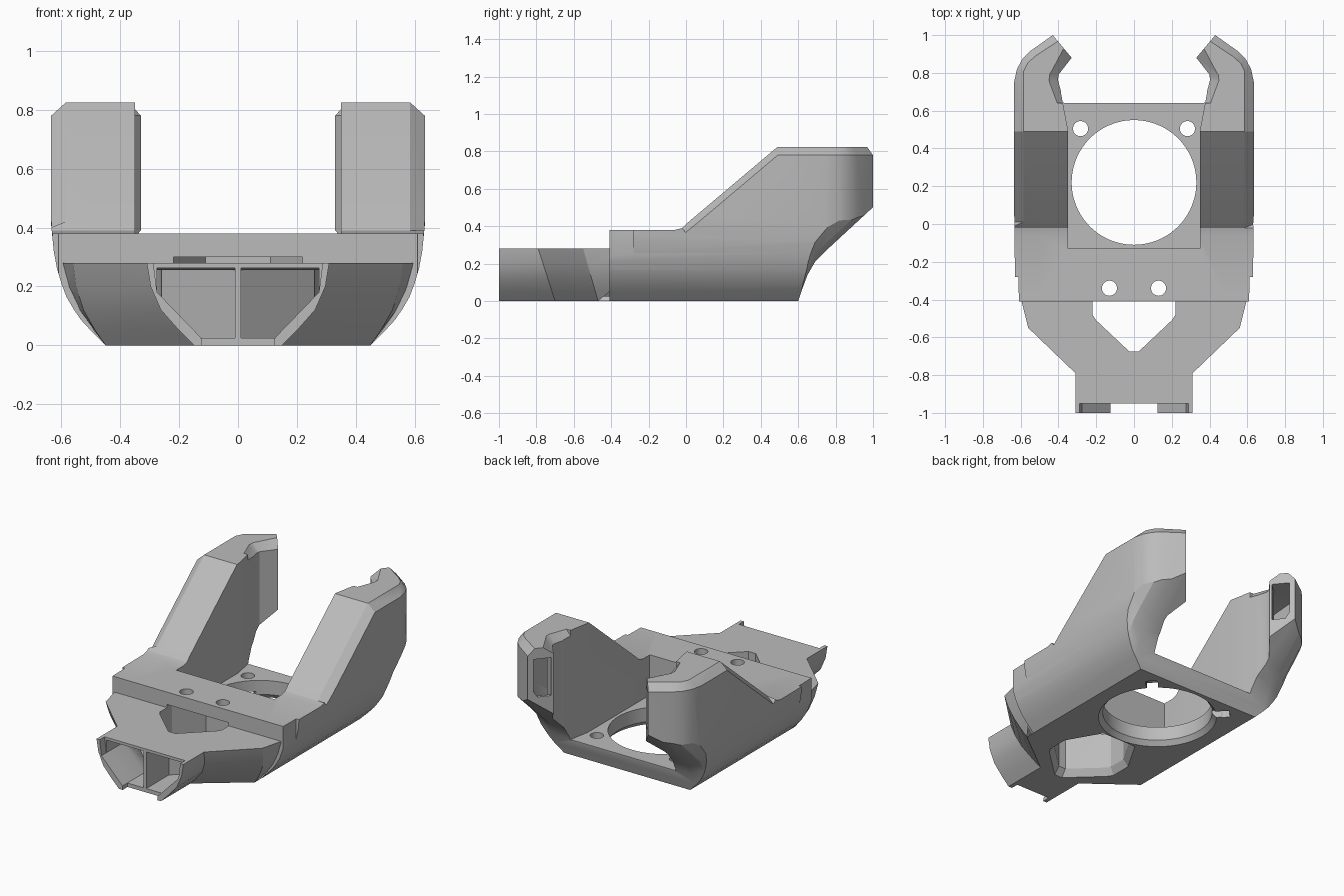
import bpy, bmesh, math
from mathutils import Matrix

cube = bpy.data.objects.get("Cube")
if cube:
    bpy.data.objects.remove(cube, do_unlink=True)

grey = bpy.data.materials.new("plain grey")
grey.use_nodes = True
grey.diffuse_color = (0.5, 0.5, 0.5, 1)
grey.node_tree.nodes["Principled BSDF"].inputs["Base Color"].default_value = (0.5, 0.5, 0.5, 1)


def loft(name, rings):
    """Closed solid through rings with equal point counts."""
    bm = bmesh.new()
    loops = [[bm.verts.new(p) for p in ring] for ring in rings]
    n = len(loops[0])
    for a, b in zip(loops, loops[1:]):
        for i in range(n):
            j = (i + 1) % n
            bm.faces.new((a[i], a[j], b[j], b[i]))
    bm.faces.new(loops[0][::-1])
    bm.faces.new(loops[-1])
    bmesh.ops.recalc_face_normals(bm, faces=bm.faces)
    mesh = bpy.data.meshes.new(name)
    bm.to_mesh(mesh)
    bm.free()
    mesh.materials.append(grey)
    ob = bpy.data.objects.new(name, mesh)
    bpy.context.collection.objects.link(ob)
    return ob


def mirrored(half):
    """Complete a half outline (x first) across x = 0."""
    return half + [(-p[0],) + tuple(p[1:]) for p in reversed(half)]


def prism(name, outline, z0, z1):
    return loft(name, [[(x, y, z) for x, y in outline] for z in (z0, z1)])


def circle(cx, cy, r, n=64):
    return [(cx + r * math.cos(2 * math.pi * i / n), cy + r * math.sin(2 * math.pi * i / n))
            for i in range(n)]


def combine(target, other, operation):
    """Boolean another solid into the target, then discard it."""
    mod = target.modifiers.new("combine", 'BOOLEAN')
    mod.operation = operation
    mod.solver = 'EXACT'
    mod.object = other
    bpy.context.view_layer.objects.active = target
    bpy.ops.object.modifier_apply(modifier=mod.name)
    bpy.data.objects.remove(other, do_unlink=True)


# Body and arms: side profile, lofted across x for the chamfer and rounded tail
side = [(-.41, 0), (.6, 0), (.62, .06), (.65, .14), (.69, .21), (.76, .28), (1.02, .52),
        (1.02, .825), (.49, .825), (.01, .42), (-.02, .39), (-.06, .38), (-.41, .38)]


def side_ring(x, drop, lift):
    ring = []
    for i, (y, z) in enumerate(side):
        if 2 <= i <= 6:
            z += lift
        elif 7 <= i <= 9:
            z -= drop
        ring.append((x, y, z))
    return ring


right = [(.5, 0, 0), (.585, 0, .04), (.66, .068, .16)]
stations = [(-x, d, l) for x, d, l in reversed(right)] + right
body = loft("duct_body", [side_ring(*s) for s in stations])

# Plan outline, chamfered inwards at the arm tops
plan = [(.605, -.6), (.612, -.28), (.63, -.28), (.635, .1), (.635, .75), (.62, .82), (.59, .875),
        (.55, .915), (.43, 1), (.33, .88), (.4, .79), (.402, .76), (.37, .64)]
plan_top = plan[:4] + [(.6, .75), (.585, .8), (.56, .85), (.52, .885), (.4, .964),
                       (.375, .934), (.452, .79), (.455, .76), (.41, .64)]
levels = [(plan, -.1), (plan, .78), (plan_top, .83)]
combine(body, loft("plan", [[(x, y, z) for x, y in mirrored(o)] for o, z in levels]), 'INTERSECT')

# Rounded underside seen from the front
front = [(.42, -.03), (.5, .05), (.535, .088), (.56, .125), (.583, .165), (.6, .21),
         (.615, .26), (.626, .32), (.636, .42), (.645, .9)]
combine(body, loft("front_outline", [[(x, y, z) for x, z in mirrored(front)]
                                     for y in (-.7, 1.2)]), 'INTERSECT')

# Open space above the fan plate
combine(body, prism("gap", mirrored([(.35, -.13), (.35, .5), (.388, .7)]), .12, 1), 'DIFFERENCE')

# Inlet nozzle and flare
heights = [0, .05, .12, .2, .28]
narrow = [.15, .2, .262, .297, .31]
wide = [.45, .485, .525, .55, .56]


def nozzle_ring(widths, y_top, y_bottom):
    half = [(w, y_bottom + (y_top - y_bottom) * z / .28, z) for w, z in zip(widths, heights)]
    return mirrored(half)


nozzle = loft("nozzle", [nozzle_ring(narrow, -1, -1), nozzle_ring(narrow, -.79, -.7),
                         nozzle_ring(wide, -.55, -.47),
                         nozzle_ring([.45, .49, .54, .578, .6], -.39, -.39)])
combine(body, nozzle, 'UNION')

# Air channels: inner x, y; outer x, y; lower outer x; floor, bend and roof heights
channel = [(.01, -1.02, .275, -1.02, .125, .025, .18, .262),
           (.01, -.78, .275, -.78, .125, .025, .18, .262),
           (.01, -.72, .3, -.72, .13, .025, .18, .255),
           (.26, -.48, .53, -.48, .38, .025, .18, .255),
           (.27, -.38, .55, -.38, .42, .025, .2, .255),
           (.385, -.08, .59, -.08, .44, .03, .25, .33),
           (.385, .03, .6, .03, .45, .03, .25, .38),
           (.385, .45, .6, .45, .46, .06, .28, .72),
           (.405, .62, .6, .62, .5, .2, .4, .77),
           (.432, .77, .585, .8, .52, .37, .5, .77),
           (.425, .81, .53, .89, .5, .45, .53, .77),
           (.352, .88, .421, .963, .405, .51, .55, .755),
           (.3, .922, .37, 1.006, .354, .51, .55, .755)]
for s in (1, -1):
    rings = []
    for xi, yi, xo, yo, xb, lo, mid, hi in channel:
        t = (xb - xi) / (xo - xi)
        yb = yi + (yo - yi) * t
        rings.append([(s * xi, yi, lo), (s * xb, yb, lo), (s * xo, yo, mid),
                      (s * xo, yo, hi), (s * xi, yi, hi)])
    combine(body, loft("channel", rings), 'DIFFERENCE')

# Nozzle lip: roof, floor and divider set back behind the side walls
lip = [(.12, -.05), (.125, .025), (.275, .18), (.29, .3)]
combine(body, loft("lip", [[(x, y, z) for x, z in mirrored(lip)]
                           for y in (-1.05, -.95)]), 'DIFFERENCE')

# Central window through the nozzle and under the crossbar, flared at the bottom
window = mirrored([(.025, -.675), (.2, -.51), (.22, -.48), (.22, -.36), (.11, -.17)])
rings = []
for scale, z in ((1.16, -.01), (1, .045), (1, .3)):
    rings.append([(x * scale, -.4 + (y + .4) * scale, z) for x, y in window])
combine(body, loft("window", rings), 'DIFFERENCE')

# Fan opening with a chamfered lower rim
rim = [(.365, -.01), (.33, .03), (.33, .3)]
combine(body, loft("fan_hole", [[(x, y, z) for x, y in circle(0, .22, r, 96)]
                                for r, z in rim]), 'DIFFERENCE')

# Screw holes and the slots joining the rear pair to the fan opening
for s in (1, -1):
    for x, y in ((.283, .505), (.13, -.34)):
        combine(body, prism("screw_hole", circle(s * x, y, .04, 32), -.1, .6), 'DIFFERENCE')
    slot = prism("slot", [(-.09, -.035), (.035, -.035), (.035, .035), (-.09, .035)], -.05, .05)
    angle = math.atan2(.285, s * .283)
    slot.data.transform(Matrix.Translation((s * .283, .505, 0)) @ Matrix.Rotation(angle, 4, 'Z'))
    combine(body, slot, 'DIFFERENCE')

# Smooth curved skin, sharp edges kept
bpy.ops.object.select_all(action='DESELECT')
body.select_set(True)
bpy.context.view_layer.objects.active = body
bpy.ops.object.shade_smooth_by_angle(angle=math.radians(25))
